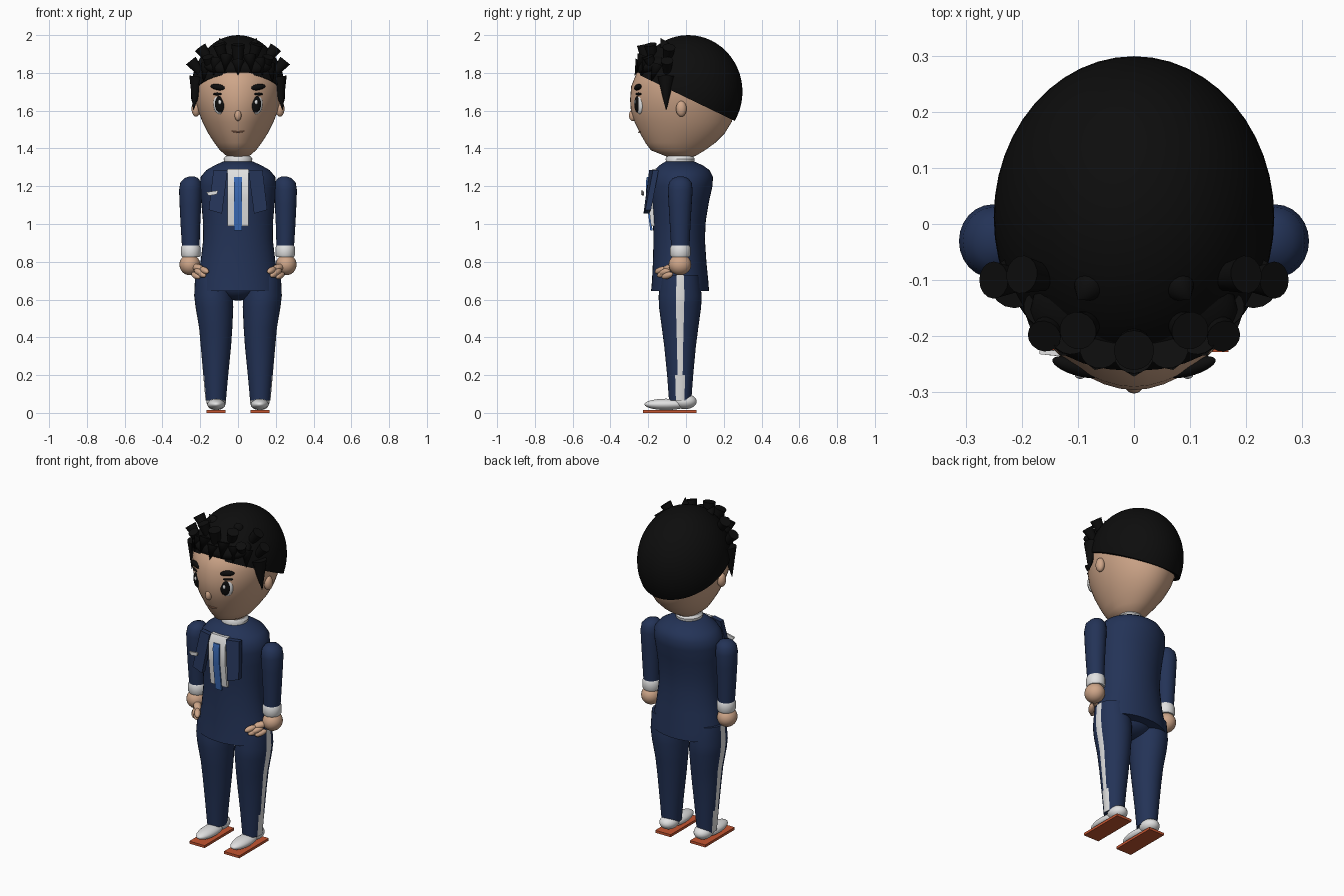
import bpy, bmesh, math
from mathutils import Vector, Matrix

default = bpy.data.objects.get("Cube")
if default:
    bpy.data.objects.remove(default, do_unlink=True)


def material(name, r, g, b):
    m = bpy.data.materials.new(name)
    m.use_nodes = True
    m.diffuse_color = (r, g, b, 1)
    m.node_tree.nodes["Principled BSDF"].inputs["Base Color"].default_value = (r, g, b, 1)
    return m


SKIN = material("skin", 0.62, 0.38, 0.25)
BLACK = material("black", 0.004, 0.004, 0.004)
WHITE = material("white", 0.75, 0.75, 0.75)
NAVY = material("navy", 0.017, 0.033, 0.095)
BLUE = material("tie_blue", 0.045, 0.15, 0.48)
ORANGE = material("sole_orange", 0.55, 0.09, 0.03)
LIP = material("lip_brown", 0.32, 0.15, 0.09)
made = []


def finish(name, bm, *mats):
    bmesh.ops.recalc_face_normals(bm, faces=bm.faces)
    mesh = bpy.data.meshes.new(name)
    bm.to_mesh(mesh)
    bm.free()
    ob = bpy.data.objects.new(name, mesh)
    bpy.context.collection.objects.link(ob)
    for m in mats:
        mesh.materials.append(m)
    made.append(ob)
    return ob


def loft(name, rings, mats, n=32, power=2.0):
    """Stack of rings (z, centre x, half width, front y, back y)."""
    bm = bmesh.new()
    loops = []
    for z, cx, rx, yf, yb in rings:
        mid = (yf + yb) / 2
        loop = []
        for k in range(n):
            t = math.tau * k / n
            c, s = math.cos(t), math.sin(t)
            e = 2 / power if s < 0 else 1
            x = math.copysign(abs(c) ** e, c) * rx
            y = math.copysign(abs(s) ** e, s) * (yb - yf) / 2
            loop.append(bm.verts.new((cx + x, mid + y, z)))
        loops.append(loop)
    for a, b in zip(loops, loops[1:]):
        for k in range(n):
            j = (k + 1) % n
            bm.faces.new((a[k], a[j], b[j], b[k]))
    bm.faces.new(loops[0])
    bm.faces.new(loops[-1])
    return finish(name, bm, *mats)


def ball(name, loc, scale, mat, rot=(0, 0, 0)):
    bm = bmesh.new()
    bmesh.ops.create_uvsphere(bm, u_segments=24, v_segments=14, radius=1)
    ob = finish(name, bm, mat)
    ob.location, ob.scale, ob.rotation_euler = loc, scale, rot
    return ob


def cone(name, start, end, r1, r2, mat, n=16):
    a, b = Vector(start), Vector(end)
    bm = bmesh.new()
    bmesh.ops.create_cone(bm, cap_ends=True, segments=n, radius1=r1, radius2=r2, depth=(b - a).length)
    turn = (b - a).to_track_quat('Z', 'Y').to_matrix().to_4x4()
    bm.transform(Matrix.Translation((a + b) / 2) @ turn)
    return finish(name, bm, mat)


def slab(name, outline, thick, mat):
    """Flat outline of (x, y, z) points thickened towards the back."""
    bm = bmesh.new()
    front = [bm.verts.new(p) for p in outline]
    back = [bm.verts.new((x, y + thick, z)) for x, y, z in outline]
    bm.faces.new(front)
    bm.faces.new(back)
    for k in range(len(front)):
        j = (k + 1) % len(front)
        bm.faces.new((front[k], front[j], back[j], back[k]))
    return finish(name, bm, mat)


def strip(name, profile, half, thick, mat):
    """Band of half width following a (y, z) profile."""
    bm = bmesh.new()
    rows = [[bm.verts.new(p) for p in ((-half, y, z), (half, y, z),
            (half, y + thick, z), (-half, y + thick, z))] for y, z in profile]
    for a, b in zip(rows, rows[1:]):
        for k in range(4):
            j = (k + 1) % 4
            bm.faces.new((a[k], a[j], b[j], b[k]))
    bm.faces.new(rows[0])
    bm.faces.new(rows[-1])
    return finish(name, bm, mat)


# Head, nose and mouth
loft("head", [(1.35, 0, .03, -.07, .01), (1.36, 0, .06, -.11, .05), (1.39, 0, .095, -.185, .10),
              (1.43, 0, .125, -.215, .155), (1.48, 0, .158, -.243, .205), (1.54, 0, .188, -.272, .242),
              (1.60, 0, .211, -.292, .258), (1.66, 0, .228, -.296, .266), (1.73, 0, .235, -.29, .262),
              (1.80, 0, .222, -.262, .22), (1.88, 0, .15, -.17, .15)], [SKIN], 48, 1.85)
ball("nose", (0, -.282, 1.575), (.018, .02, .03), SKIN)
curve = bpy.data.curves.new("mouth", 'CURVE')
curve.dimensions, curve.bevel_depth = '3D', .004
line = curve.splines.new('POLY')
line.points.add(4)
for p, (x, y, z) in zip(line.points, ((-.05, -.233, 1.503), (-.025, -.242, 1.49), (0, -.249, 1.486),
                                      (.025, -.242, 1.49), (.05, -.233, 1.503))):
    p.co = (x, y, z, 1)
mouth = bpy.data.objects.new("mouth", curve)
curve.materials.append(LIP)
bpy.context.collection.objects.link(mouth)

# Hair cap cut along a slope from forehead to nape
bm = bmesh.new()
bmesh.ops.create_uvsphere(bm, u_segments=48, v_segments=28, radius=1)
bm.transform(Matrix.Translation((0, .012, 1.7)) @ Matrix.Diagonal((.25, .287, .3, 1)))
cut = bmesh.ops.bisect_plane(bm, geom=bm.verts[:] + bm.edges[:] + bm.faces[:], plane_co=(0, -.27, 1.80),
                             plane_no=(0, .26, .54), clear_inner=True)
bmesh.ops.holes_fill(bm, edges=[e for e in bm.edges if e.is_boundary])
finish("hair_cap", bm, BLACK)

# Forelock and centre spike
ball("hair_front", (0, -.155, 1.845), (.185, .112, .06), BLACK, (.35, 0, 0))
cone("hair_spike_centre", (0, -.2, 1.82), (0, -.225, 1.95), .02, .036, BLACK)
cone("fringe_centre", (0, -.235, 1.86), (0, -.272, 1.785), .035, 0, BLACK)

# Jacket, hips and collar
loft("jacket", [(.645, 0, .222, -.185, .122), (.70, 0, .218, -.18, .118), (.80, 0, .198, -.175, .108),
                (.92, 0, .184, -.172, .10), (1.02, 0, .186, -.175, .105), (1.12, 0, .195, -.183, .122),
                (1.20, 0, .202, -.19, .14), (1.25, 0, .197, -.187, .143), (1.285, 0, .168, -.168, .125),
                (1.31, 0, .125, -.142, .09), (1.33, 0, .08, -.11, .045)], [NAVY], 40)
ball("hips", (0, -.03, .68), (.13, .11, .085), NAVY)
loft("collar", [(1.32, 0, .072, -.105, .042), (1.345, 0, .076, -.108, .046), (1.36, 0, .066, -.1, .036)], [WHITE])
strip("shirt_front", [(-.178, 1.29), (-.205, 1.24), (-.202, 1.13), (-.185, .99)], .055, .035, WHITE)
strip("tie", [(-.207, 1.25), (-.213, 1.22), (-.21, 1.13), (-.189, .965)], .021, .012, BLUE)
slab("name_plate", [(-.168, -.232, 1.168), (-.105, -.238, 1.178), (-.112, -.238, 1.157),
                    (-.155, -.232, 1.15)], .009, WHITE)

# Parts that come in left and right pairs
for side, s in (("left", 1), ("right", -1)):
    # Face
    ball(side + "_eye", (s * .097, -.246, 1.635), (.036, .018, .054), WHITE, (0, 0, s * .4))
    ball(side + "_iris", (s * .094, -.257, 1.635), (.03, .014, .046), BLACK, (0, 0, s * .35))
    ball(side + "_eye_glint", (s * .096, -.27, 1.645), (.009, .006, .012), WHITE)
    ball(side + "_eyelash", (s * .1, -.25, 1.688), (.036, .014, .008), BLACK, (0, 0, s * .4))
    ball(side + "_brow", (s * .102, -.255, 1.724), (.046, .015, .016), BLACK, (0, -s * .15, s * .3))
    ball(side + "_ear", (s * .222, -.025, 1.61), (.024, .028, .042), SKIN)

    # Hair spikes, fringe tips and sideburn
    for k, (a, b, r) in enumerate((((.19, -.1, 1.79), (.25, -.1, 1.865), .033),
                                   ((.13, -.1, 1.84), (.2, -.09, 1.935), .034),
                                   ((.07, -.17, 1.85), (.1, -.19, 1.95), .034),
                                   ((.14, -.16, 1.8), (.16, -.2, 1.885), .03))):
        cone(f"{side}_hair_spike_{k}", (s * a[0], a[1], a[2]), (s * b[0], b[1], b[2]), .016, r, BLACK)
    for k, (x, y, z) in enumerate(((.07, -.26, 1.805), (.13, -.235, 1.785), (.185, -.185, 1.755))):
        cone(f"{side}_fringe_{k}", (s * x * .88, y + .035, z + .085), (s * x, y, z), .035, 0, BLACK)
    cone(side + "_tuft", (s * .08, -.11, 1.94), (s * .1, -.135, 1.985), .03, 0, BLACK)
    cone(side + "_sideburn", (s * .213, -.105, 1.78), (s * .236, -.105, 1.605), .045, .002, BLACK)

    # Lapel
    slab(side + "_lapel", [(s * .055, -.195, 1.285), (s * .13, -.175, 1.285), (s * .155, -.215, 1.075),
                           (s * .085, -.225, 1.055)], .03, NAVY)

    # Arm, cuff and hand
    loft(side + "_sleeve", [(.87, s * .25, .046, -.078, .018), (1.0, s * .252, .052, -.086, .024),
                            (1.1, s * .252, .057, -.092, .03), (1.18, s * .252, .06, -.096, .035),
                            (1.22, s * .25, .055, -.09, .03), (1.243, s * .247, .036, -.07, .01),
                            (1.252, s * .245, .012, -.043, -.017)], [NAVY], 24)
    loft(side + "_cuff", [(.825, s * .25, .046, -.078, .018), (.835, s * .25, .052, -.084, .024),
                          (.875, s * .25, .052, -.084, .024), (.888, s * .25, .046, -.078, .018)], [WHITE], 24)
    ball(side + "_hand", (s * .255, -.032, .785), (.055, .06, .056), SKIN)
    for k in range(4):
        ball(f"{side}_finger_{k}", (s * (.178 + .015 * k), -.135 + .012 * k, .755 - .016 * (k % 2) - .004 * k),
             (.017, .036, .017), SKIN, (.3, 0, -s * .6))
    ball(side + "_thumb", (s * .212, -.085, .768), (.022, .045, .02), SKIN, (.2, 0, -s * .7))

    # Trouser leg with a pale stripe down the outer side
    leg = loft(side + "_leg", [(.065, s * .118, .054, -.09, .028), (.2, s * .118, .066, -.1, .038),
                               (.35, s * .117, .08, -.115, .052), (.45, s * .118, .088, -.128, .065),
                               (.56, s * .125, .1, -.143, .08), (.62, s * .13, .102, -.145, .083),
                               (.73, s * .135, .092, -.13, .07)], [NAVY, WHITE])
    for f in leg.data.polygons:
        if f.normal.x * s > .8 and abs(f.center.y + .031) < .02:
            f.material_index = 1

    # Shoe and sole
    ball(side + "_shoe", (s * .115, -.105, .045), (.048, .115, .03), WHITE)
    ball(side + "_shoe_heel", (s * .115, -.005, .06), (.052, .062, .04), WHITE)
    slab(side + "_sole", [(s * .065, -.228, .005), (s * .168, -.228, .005),
                          (s * .168, -.228, .02), (s * .065, -.228, .02)], .283, ORANGE)

# Drop the soles to the ground and keep hard edges sharp
for ob in made:
    if ob.name.endswith("_sole"):
        ob.location.z = -.005
bpy.ops.object.select_all(action='DESELECT')
for ob in made:
    ob.select_set(True)
bpy.context.view_layer.objects.active = made[0]
bpy.ops.object.shade_smooth_by_angle(angle=math.radians(40))
